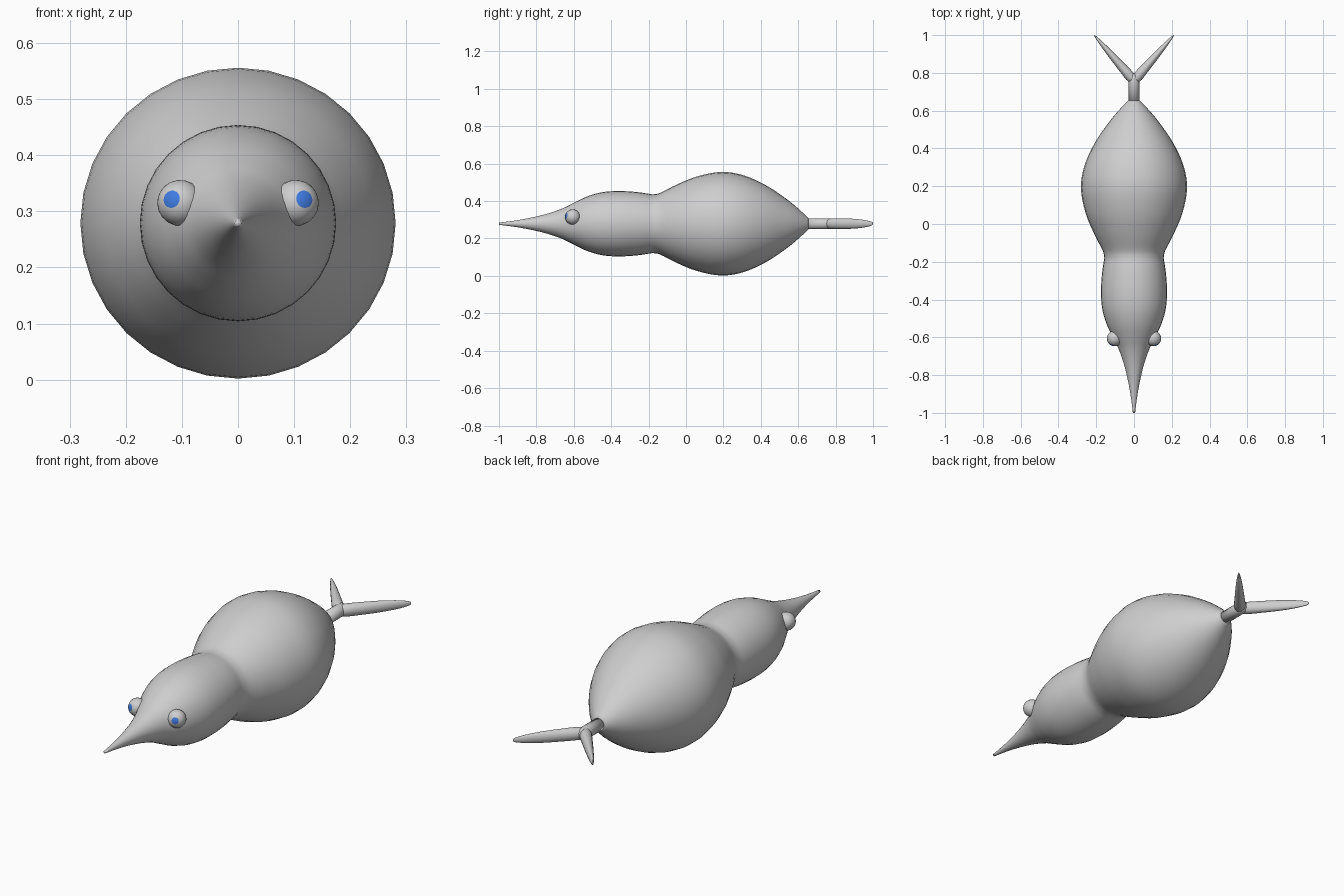
import bpy, bmesh, math
from mathutils import Vector

if "Cube" in bpy.data.objects:
    bpy.data.objects.remove(bpy.data.objects["Cube"])

AXIS_Z = 0.279


def material(name, rgb):
    m = bpy.data.materials.new(name)
    m.diffuse_color = (*rgb, 1)
    m.use_nodes = True
    m.node_tree.nodes["Principled BSDF"].inputs["Base Color"].default_value = m.diffuse_color
    return m


GREY = material("light grey", (0.62, 0.62, 0.62))
BLUE = material("blue", (0.05, 0.2, 0.76))


def finish(name, bm, mats):
    """Turn a bmesh into a smooth shaded object."""
    bmesh.ops.recalc_face_normals(bm, faces=bm.faces)
    for f in bm.faces:
        f.smooth = True
    me = bpy.data.meshes.new(name)
    bm.to_mesh(me)
    bm.free()
    for m in mats:
        me.materials.append(m)
    ob = bpy.data.objects.new(name, me)
    bpy.context.collection.objects.link(ob)
    return ob


def smooth_points(pts, steps):
    """Catmull-Rom samples through a list of tuples."""
    p = [Vector(q) for q in pts]
    p = [2 * p[0] - p[1]] + p + [2 * p[-1] - p[-2]]
    out = []
    for i in range(1, len(p) - 2):
        a, b, c, d = p[i - 1:i + 3]
        for s in range(steps):
            t = s / steps
            out.append(0.5 * (2 * b + (c - a) * t + (2 * a - 5 * b + 4 * c - d) * t * t
                              + (3 * b - a - 3 * c + d) * t ** 3))
    return out + [p[-2]]


def loft(name, rings, sides):
    """Skin elliptical rings: (x, y, half width, half height), turned to side vector."""
    bm = bmesh.new()
    loops = []
    for x, y, w, h, side in rings:
        loop = []
        for k in range(sides):
            a = 2 * math.pi * k / sides
            c = Vector((x, y, AXIS_Z)) + side * (w * math.cos(a))
            loop.append(bm.verts.new(c + Vector((0, 0, h * math.sin(a)))))
        loops.append(loop)
    for l0, l1 in zip(loops, loops[1:]):
        for k in range(sides):
            n = (k + 1) % sides
            bm.faces.new((l0[k], l0[n], l1[n], l1[k]))
    bm.faces.new(loops[0])
    bm.faces.new(loops[-1])
    return finish(name, bm, [GREY])


X = Vector((1, 0, 0))

# Head with a pointed snout: (y, half width, half height)
head = [(-1.0, 0.006, 0.006), (-0.92, 0.016, 0.016), (-0.83, 0.032, 0.032),
        (-0.74, 0.054, 0.054), (-0.66, 0.082, 0.082), (-0.6, 0.112, 0.112),
        (-0.53, 0.145, 0.145), (-0.45, 0.168, 0.168), (-0.36, 0.175, 0.175),
        (-0.26, 0.169, 0.169), (-0.18, 0.157, 0.157)]
# Round rear of the body
rear = [(-0.18, 0.157, 0.157), (-0.14, 0.166, 0.164), (-0.05, 0.212, 0.209),
        (0.06, 0.257, 0.253), (0.19, 0.281, 0.277), (0.31, 0.262, 0.258),
        (0.43, 0.207, 0.204), (0.54, 0.132, 0.13), (0.61, 0.073, 0.072), (0.655, 0.029, 0.029)]
profile = smooth_points(head, 4)[:-1] + smooth_points(rear, 4)
loft("body", [(0, y, w, h, X) for y, w, h in profile], 32)

# Tail stem
stem = [(0.64, 0.029, 0.029), (0.76, 0.028, 0.029), (0.785, 0.024, 0.027), (0.8, 0.01, 0.012)]
loft("tail_stem", [(0, y, w, h, X) for y, w, h in stem], 20)

# Forked tail prongs: (share of length, half width, half height)
prong = [(0, 0.022, 0.024), (0.08, 0.027, 0.029), (0.3, 0.023, 0.0285), (0.55, 0.018, 0.0265),
         (0.78, 0.012, 0.021), (0.92, 0.007, 0.014), (0.98, 0.004, 0.009), (1, 0.002, 0.004)]
for s, label in ((1, "right"), (-1, "left")):
    start, end = Vector((0.004 * s, 0.762, 0)), Vector((0.21 * s, 0.999, 0))
    d = (end - start).normalized()
    side = Vector((d.y, -d.x, 0))
    rings = []
    for t, w, h in smooth_points(prong, 2):
        c = start.lerp(end, t)
        rings.append((c.x, c.y, w, h, side))
    loft("tail_prong_" + label, rings, 20)

# Eyes, each with a blue pupil cap looking forward
for s, label in ((1, "right"), (-1, "left")):
    look = Vector((0.016 * s, -0.036, 0.007)).normalized()
    bm = bmesh.new()
    bmesh.ops.create_uvsphere(bm, u_segments=20, v_segments=16, radius=0.041)
    for f in bm.faces:
        if f.calc_center_median().normalized().z > math.cos(math.radians(22.5)):
            f.material_index = 1
    turn = Vector((0, 0, 1)).rotation_difference(look).to_matrix()
    bmesh.ops.rotate(bm, verts=bm.verts, cent=(0, 0, 0), matrix=turn)
    bmesh.ops.translate(bm, verts=bm.verts, vec=(0.103 * s, -0.606, 0.315))
    finish("eye_" + label, bm, [GREY, BLUE])
